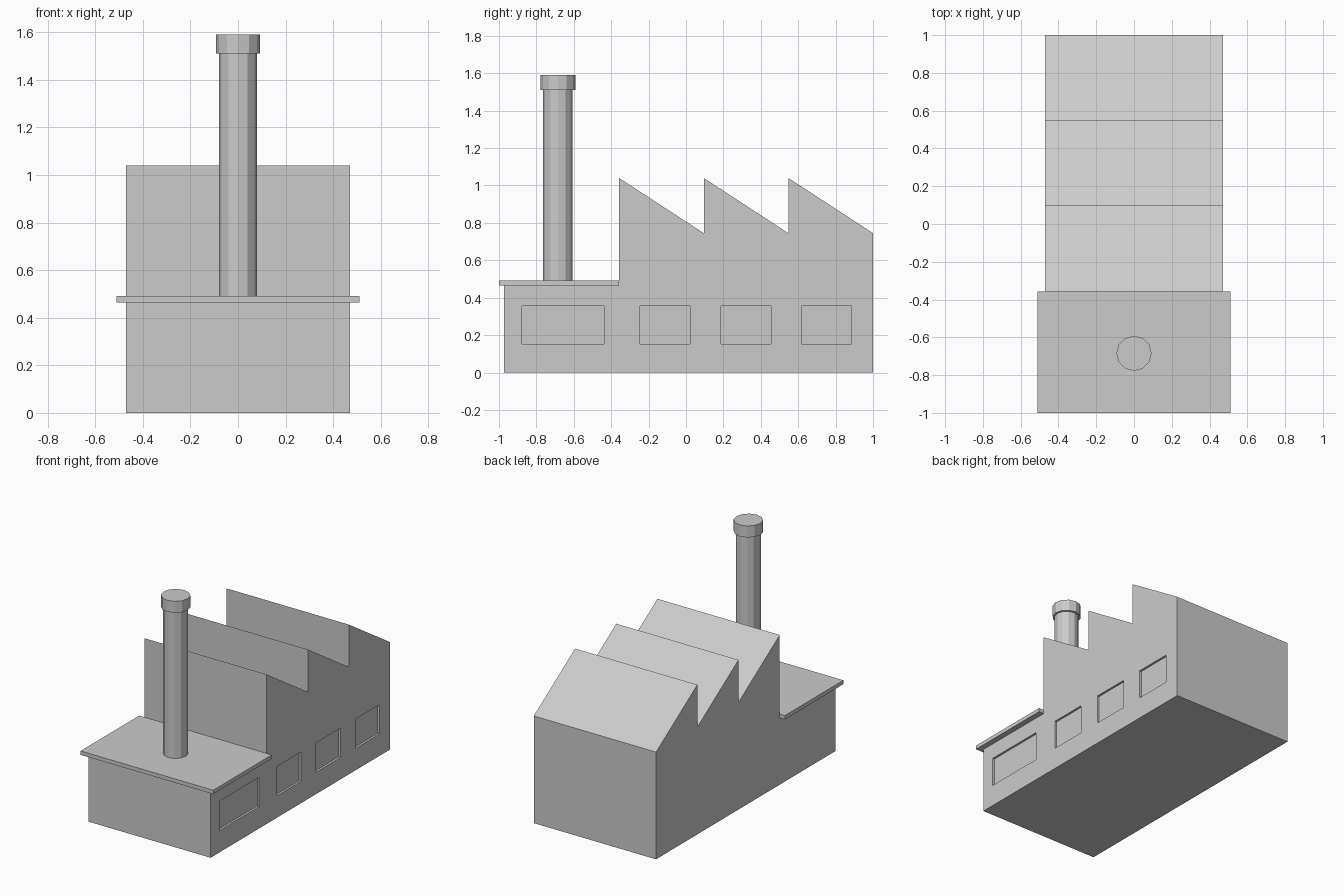
import bpy, bmesh

if "Cube" in bpy.data.objects:
    bpy.data.objects.remove(bpy.data.objects["Cube"])

HALF_W = 0.47
WALL_TOP = 0.48
PEAK, VALLEY = 1.04, 0.745
TEETH = [-0.358, 0.095, 0.547, 1.0]   # start of each roof tooth, then the back wall


def new_object(name, bm):
    bmesh.ops.recalc_face_normals(bm, faces=bm.faces)
    mesh = bpy.data.meshes.new(name)
    bm.to_mesh(mesh)
    bm.free()
    obj = bpy.data.objects.new(name, mesh)
    bpy.context.collection.objects.link(obj)
    return obj


def add_box(bm, lo, hi):
    verts = bmesh.ops.create_cube(bm, size=1)["verts"]
    for v in verts:
        v.co = [a + (b - a) * (c + 0.5) for a, b, c in zip(lo, hi, v.co)]


def cylinder(name, radius, z0, z1, y):
    bpy.ops.mesh.primitive_cylinder_add(
        vertices=12, radius=radius, depth=z1 - z0, location=(0, y, (z0 + z1) / 2))
    bpy.context.object.name = name
    return bpy.context.object


# Factory body: side profile with sawtooth roof, extruded across the width
profile = [(-0.972, 0), (-0.972, WALL_TOP), (TEETH[0], WALL_TOP)]
for start, end in zip(TEETH, TEETH[1:]):
    profile += [(start, PEAK), (end, VALLEY)]
profile.append((TEETH[-1], 0))
bm = bmesh.new()
face = bm.faces.new([bm.verts.new((-HALF_W, y, z)) for y, z in profile])
side = bmesh.ops.extrude_face_region(bm, geom=[face], use_keep_orig=True)["geom"]
bmesh.ops.translate(bm, vec=(2 * HALF_W, 0, 0),
                    verts=[g for g in side if isinstance(g, bmesh.types.BMVert)])
body = new_object("factory_body", bm)

# Shallow window recesses on the right wall
bm = bmesh.new()
for y0, y1 in [(-0.877, -0.438), (-0.245, 0.022), (0.188, 0.455), (0.617, 0.884)]:
    add_box(bm, (HALF_W - 0.015, y0, 0.152), (HALF_W + 0.1, y1, 0.356))
cutter = new_object("window_cutter", bm)
cutter.hide_render = True
cutter.hide_set(True)
cut = body.modifiers.new("windows", "BOOLEAN")
cut.operation = "DIFFERENCE"
cut.solver = "EXACT"
cut.object = cutter

# Overhanging flat roof of the front annex
bm = bmesh.new()
add_box(bm, (-0.51, -1.0, 0.464), (0.51, TEETH[0], 0.491))
new_object("annex_roof", bm)

# Chimney shaft and cap
cylinder("chimney_shaft", 0.079, 0.48, 1.52, -0.685)
cylinder("chimney_cap", 0.093, 1.51, 1.59, -0.685)
